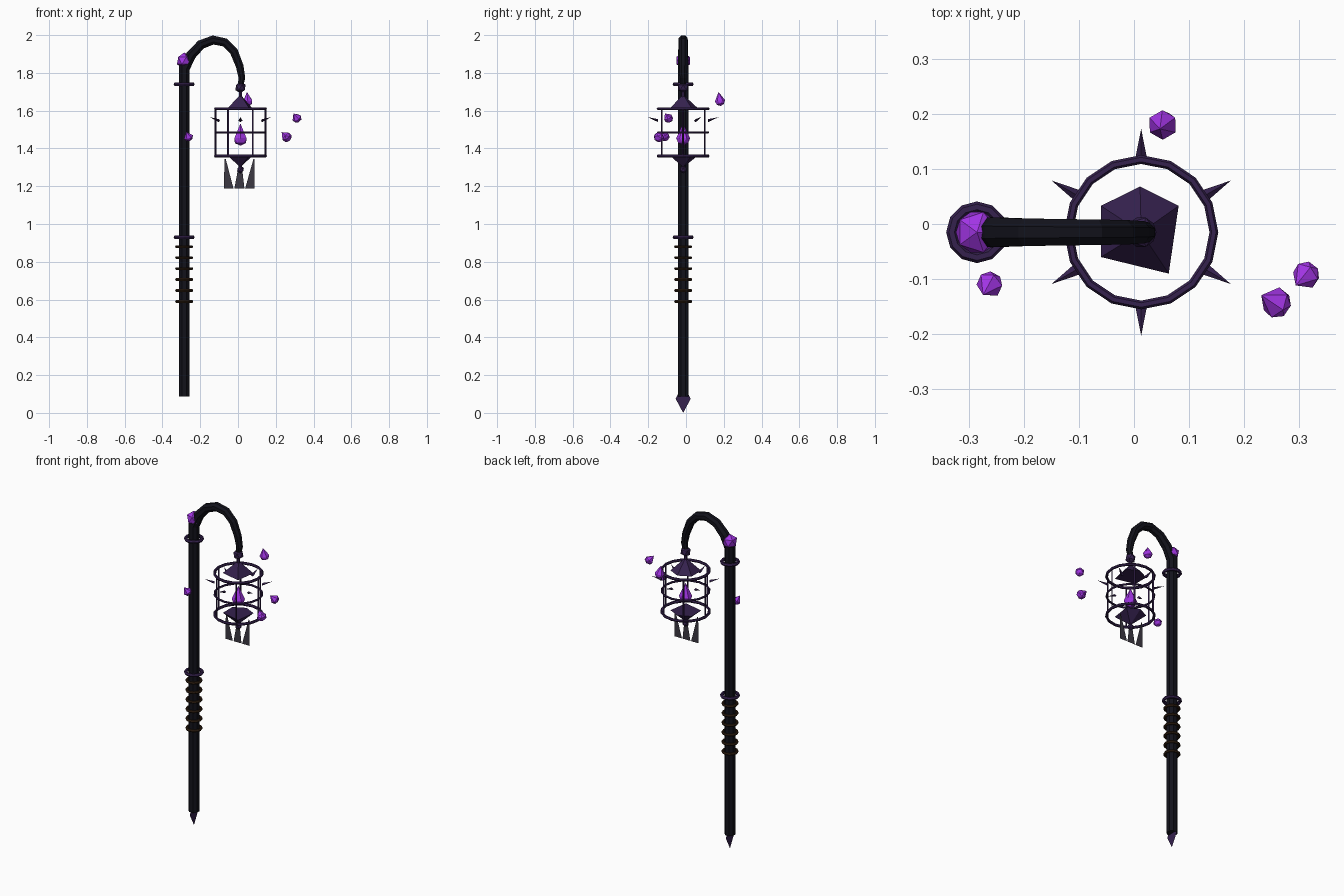
import bpy, bmesh, math
from mathutils import Vector, Matrix, Euler

if "Cube" in bpy.data.objects:
    bpy.data.objects.remove(bpy.data.objects["Cube"])

PX, LX, CY = -0.285, 0.013, -0.015   # pole x, lantern x, shared y


def mat(name, c):
    m = bpy.data.materials.new(name)
    m.diffuse_color = (*c, 1)
    m.use_nodes = True
    m.node_tree.nodes["Principled BSDF"].inputs["Base Color"].default_value = m.diffuse_color
    return m


BLACK = mat("black_metal", (0.006, 0.006, 0.011))
VIOLET = mat("dark_violet", (0.035, 0.015, 0.075))
CRYSTAL = mat("crystal", (0.36, 0.035, 0.78))
LEATHER = mat("leather", (0.03, 0.014, 0.006))
GREY = mat("charm_grey", (0.045, 0.04, 0.055))


def mesh(name, verts, faces, material):
    me = bpy.data.meshes.new(name)
    me.from_pydata([tuple(v) for v in verts], [], faces)
    bm = bmesh.new()
    bm.from_mesh(me)
    bmesh.ops.recalc_face_normals(bm, faces=bm.faces)
    bm.to_mesh(me)
    bm.free()
    me.materials.append(material)
    ob = bpy.data.objects.new(name, me)
    bpy.context.collection.objects.link(ob)
    return ob


def finish(name, material):
    ob = bpy.context.object
    ob.name = name
    ob.data.materials.append(material)
    return ob


def cone(name, loc, r1, r2, z0, z1, n, material, turn=0):
    bpy.ops.mesh.primitive_cone_add(vertices=n, radius1=r1, radius2=r2, depth=z1 - z0,
                                    location=(loc[0], loc[1], (z0 + z1) / 2), rotation=(0, 0, turn))
    return finish(name, material)


def ring(name, x, z, major, minor, material, n=16, tilt=0):
    bpy.ops.mesh.primitive_torus_add(major_radius=major, minor_radius=minor, major_segments=n,
                                     minor_segments=6, location=(x, CY, z), rotation=(tilt, 0, 0))
    return finish(name, material)


def ball(name, loc, r, material, sub=1):
    bpy.ops.mesh.primitive_ico_sphere_add(subdivisions=sub, radius=r, location=loc)
    return finish(name, material)


def tube(name, path, radii, material, n=8):
    pts = [Vector(p) for p in path]
    verts, faces = [], []
    side = Vector((0, 1, 0))
    for i, p in enumerate(pts):
        t = (pts[min(i + 1, len(pts) - 1)] - pts[max(i - 1, 0)]).normalized()
        u = t.cross(side).normalized()
        for k in range(n):
            a = 2 * math.pi * (k + 0.5) / n
            verts.append(p + radii[i] * (u * math.cos(a) + side * math.sin(a)))
    for i in range(len(pts) - 1):
        for k in range(n):
            j = (k + 1) % n
            faces.append((i * n + k, i * n + j, (i + 1) * n + j, (i + 1) * n + k))
    faces += [tuple(range(n)), tuple(range((len(pts) - 1) * n, len(pts) * n))]
    return mesh(name, verts, faces, material)


def shard(name, loc, r, low, high, tilt=(0, 0, 0), n=6):
    # pointed crystal: short blunt base, long tip, twisted facets
    verts = [(0, 0, low), (0, 0, high)]
    for rad, z, off in ((0.8 * r, low * 0.6, 0), (r, high * 0.05, 0.5)):
        verts += [(rad * math.cos(2 * math.pi * (k + off) / n),
                   rad * math.sin(2 * math.pi * (k + off) / n), z) for k in range(n)]
    faces = []
    for k in range(n):
        j = (k + 1) % n
        a, b, c, d = 2 + k, 2 + j, 2 + n + k, 2 + n + j
        faces += [(0, b, a), (a, b, c), (b, d, c), (c, d, 1)]
    ob = mesh(name, verts, faces, CRYSTAL)
    ob.location = loc
    ob.rotation_euler = tilt
    return ob


# Pole with flat blade tip
cone("pole", (PX, CY), 0.031, 0.031, 0.088, 1.84, 8, BLACK, math.pi / 8)
mesh("foot_blade", [(PX, CY - 0.022, 0.11), (PX, CY - 0.04, 0.075), (PX, CY, 0.0),
                    (PX, CY + 0.04, 0.075), (PX, CY + 0.022, 0.11)], [(0, 1, 2, 3, 4)], VIOLET)

# Hook
arc = [(-0.285, 1.82), (-0.249, 1.894), (-0.196, 1.950), (-0.132, 1.974), (-0.069, 1.961),
       (-0.021, 1.912), (0.009, 1.836), (0.021, 1.772), (0.012, 1.730)]
tube("hook", [(x, CY, z) for x, z in arc],
     [0.03, 0.029, 0.027, 0.026, 0.025, 0.024, 0.022, 0.019, 0.016], BLACK)

# Pole crystal, collars and grip wraps
ball("pole_crystal", (PX, CY, 1.865), 0.043, CRYSTAL, 2 - 1)
for z in (1.74, 0.93):
    ring("collar", PX, z, 0.046, 0.010, VIOLET, 12)
for i in range(6):
    ring("grip_wrap", PX, 0.59 + i * 0.058, 0.040, 0.008, LEATHER, 12)

# Lantern cage: three rings and six bars
for z, m in ((1.61, 0.008), (1.485, 0.006), (1.36, 0.008)):
    ring("cage_ring", LX, z, 0.132, m, VIOLET)
for k in range(6):
    a = k * math.pi / 3
    cone("cage_bar", (LX + 0.132 * math.cos(a), CY + 0.132 * math.sin(a)),
         0.005, 0.005, 1.36, 1.61, 4, VIOLET, a)

# Spikes radiating outward and slightly up
for k in range(6):
    a = math.pi / 6 + k * math.pi / 3
    out = Vector((math.cos(a), math.sin(a), 0))
    b = Vector((LX, CY, 1.547)) + out * 0.132
    tip = Vector((LX, CY, 1.566)) + out * 0.188
    s = Vector((-out.y, out.x, 0)) * 0.011
    u = Vector((0, 0, 0.008))
    mesh("cage_spike", [b + s, b + u, b - s, b - u, tip],
         [(0, 1, 4), (1, 2, 4), (2, 3, 4), (3, 0, 4), (3, 2, 1, 0)], VIOLET)

# Five-sided uneven roof and its inverted twin below
plan = [(-0.06, 0.033), (0.011, 0.068), (0.081, 0.033), (0.063, -0.09), (-0.06, -0.06)]
for name, z, tip in (("roof", 1.608, 1.685), ("floor", 1.366, 1.30)):
    mesh(name, [(x, y, z) for x, y in plan] + [(LX, CY, tip)],
         [(i, (i + 1) % 5, 5) for i in range(5)] + [(4, 3, 2, 1, 0)], VIOLET)
ball("top_bead", (LX, CY, 1.723), 0.031, VIOLET)
cone("top_link", (LX, CY), 0.010, 0.010, 1.66, 1.71, 6, VIOLET)
ball("bottom_bead", (LX, CY, 1.288), 0.020, VIOLET)

# Hanging flat charms
for x0, x1, x2 in ((-0.068, -0.075, -0.024), (0.013, -0.019, 0.034), (0.085, 0.038, 0.088)):
    mesh("charm", [(x0 - 0.003, CY, 1.345), (x0 + 0.003, CY, 1.345), (x2, CY, 1.188), (x1, CY, 1.188)],
         [(0, 1, 2, 3)], GREY)

# Glowing core and floating shards
shard("core_crystal", (LX, CY, 1.45), 0.037, -0.036, 0.082)
shard("floating_shard", (0.052, 0.18, 1.65), 0.027, -0.026, 0.05, (0.15, -0.1, 0))
shard("floating_shard", (0.312, -0.093, 1.56), 0.026, -0.024, 0.036, (0.35, -0.75, 0.3))
shard("floating_shard", (0.258, -0.143, 1.46), 0.029, -0.026, 0.040, (-0.35, -0.8, 0))
shard("floating_shard", (-0.262, -0.110, 1.46), 0.025, -0.022, 0.036, (0.3, -0.6, 0.5))
